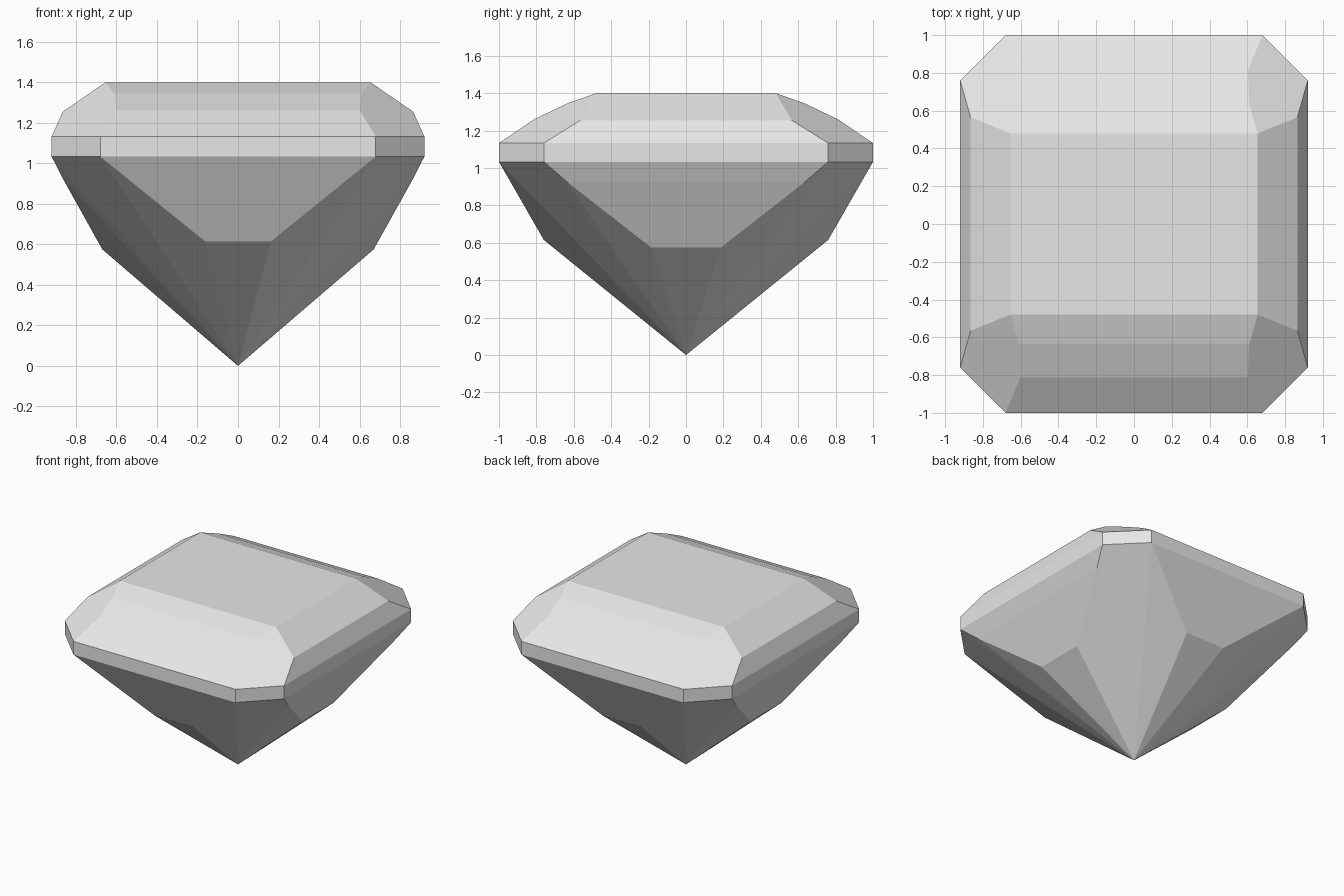
import bpy
import bmesh

cube = bpy.data.objects.get("Cube")
if cube:
    bpy.data.objects.remove(cube, do_unlink=True)

# Facet edges bordering one corner, from the flat top down to the tip
TIP = (0, 0, 0)
TABLE = (0.655, 0.48, 1.4)
end_rail = [TABLE, (0.61, 0.635, 1.345), (0.602, 0.813, 1.26),
            (0.68, 1.0, 1.133), (0.68, 1.0, 1.033), (0.163, 0.76, 0.615), TIP]
side_rail = [TABLE, (0.865, 0.565, 1.255), (0.92, 0.76, 1.133),
             (0.92, 0.76, 1.033), (0.865, 0.635, 0.925), (0.67, 0.187, 0.575), TIP]

bm = bmesh.new()


def flip(points, sx, sy):
    return [(x * sx, y * sy, z) for x, y, z in points]


def face(points):
    # Neighbouring facets are welded afterwards
    unique = list(dict.fromkeys(points))
    bm.faces.new([bm.verts.new(p) for p in unique])


def bands(rail_a, rail_b):
    # Facets stepping down between two mirrored rails
    for i in range(len(rail_a) - 1):
        face([rail_a[i], rail_a[i + 1], rail_b[i + 1], rail_b[i]])


# Flat top
face([flip([TABLE], sx, sy)[0] for sx, sy in ((1, 1), (-1, 1), (-1, -1), (1, -1))])

# Long facets on the ends and the sides
for s in (1, -1):
    bands(flip(end_rail, 1, s), flip(end_rail, -1, s))
    bands(flip(side_rail, s, 1), flip(side_rail, s, -1))

# Corners: one crown facet, a girdle facet and a fan to the tip
for sx in (1, -1):
    for sy in (1, -1):
        e, s = flip(end_rail, sx, sy), flip(side_rail, sx, sy)
        face(e[:4] + s[2:0:-1])
        face([e[3], e[4], s[3], s[2]])
        lower = [e[5], e[4], s[3], s[4], s[5]]
        for a, b in zip(lower, lower[1:]):
            face([a, b, e[6]])

bmesh.ops.remove_doubles(bm, verts=bm.verts, dist=0.0005)
bmesh.ops.recalc_face_normals(bm, faces=bm.faces)
mesh = bpy.data.meshes.new("cut_gem")
bm.to_mesh(mesh)
bm.free()

# Plain grey stone
stone = bpy.data.materials.new("light_grey_stone")
stone.use_nodes = True
grey = (0.8, 0.8, 0.8, 1)
stone.diffuse_color = grey
stone.node_tree.nodes["Principled BSDF"].inputs["Base Color"].default_value = grey
mesh.materials.append(stone)

gem = bpy.data.objects.new("cut_gem", mesh)
bpy.context.collection.objects.link(gem)
